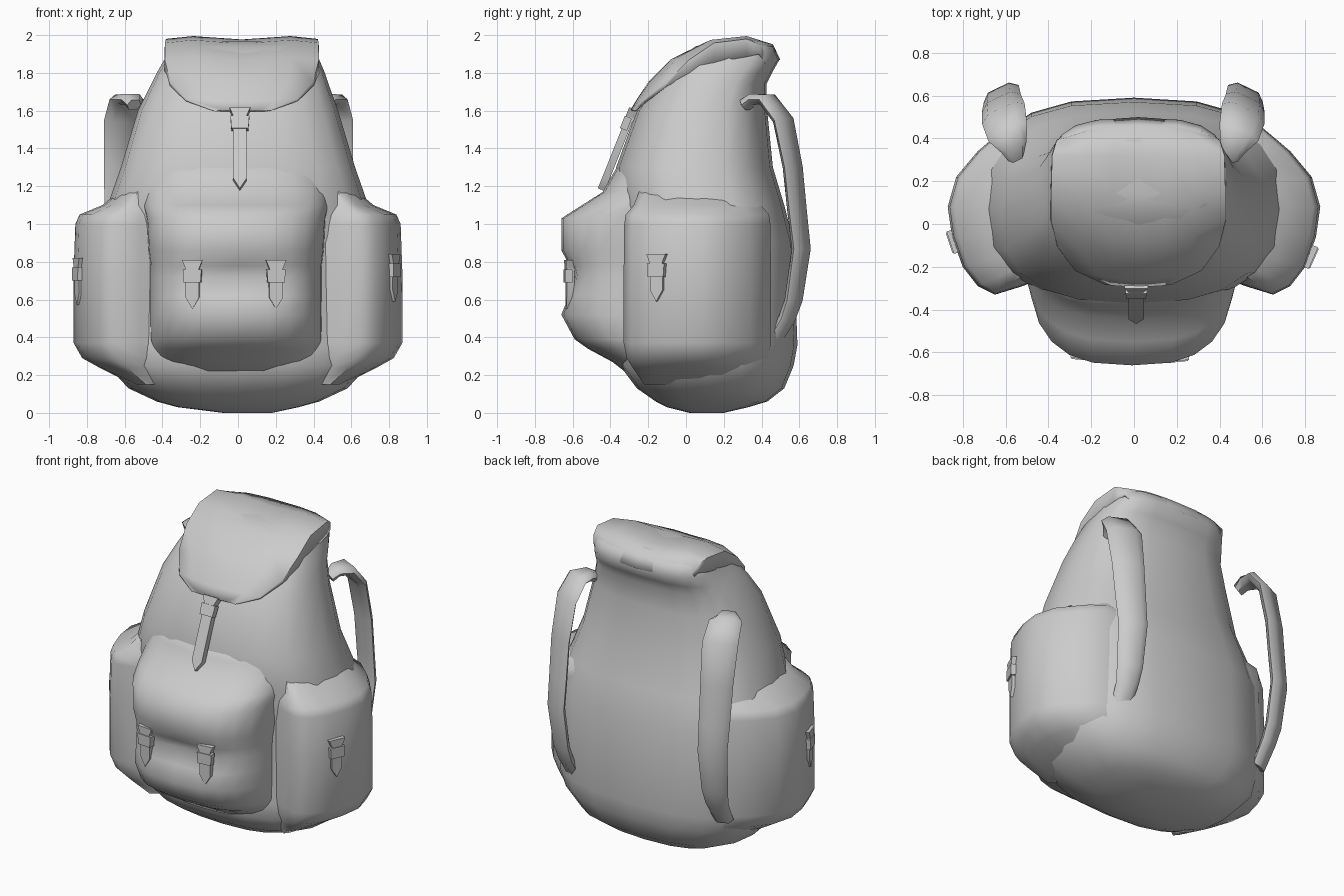
import bpy, bmesh, math
from mathutils import Vector, Matrix

if "Cube" in bpy.data.objects:
    bpy.data.objects.remove(bpy.data.objects["Cube"])

canvas = bpy.data.materials.new("grey_canvas")
canvas.use_nodes = True
canvas.diffuse_color = (0.6, 0.6, 0.6, 1)
canvas.node_tree.nodes["Principled BSDF"].inputs["Base Color"].default_value = (0.6, 0.6, 0.6, 1)


def finish(name, bm, angle=60):
    bmesh.ops.recalc_face_normals(bm, faces=bm.faces)
    mesh = bpy.data.meshes.new(name)
    bm.to_mesh(mesh)
    bm.free()
    mesh.materials.append(canvas)
    ob = bpy.data.objects.new(name, mesh)
    bpy.context.collection.objects.link(ob)
    bpy.ops.object.select_all(action='DESELECT')
    ob.select_set(True)
    bpy.context.view_layer.objects.active = ob
    bpy.ops.object.shade_smooth_by_angle(angle=math.radians(angle))
    return ob


def skin(bm, rows, closed=True):
    """Join rows of points with quads; closed rows also get end caps."""
    rows = [[bm.verts.new(p) for p in row] for row in rows]
    n = len(rows[0])
    for a, b in zip(rows, rows[1:]):
        for i in range(n if closed else n - 1):
            j = (i + 1) % n
            bm.faces.new((a[i], a[j], b[j], b[i]))
    if closed:
        bm.faces.new(rows[0])
        bm.faces.new(rows[-1])


def ring(z, x0, x1, y0, y1, power=2.6, dent=0, n=20):
    """Rounded-box outline at height z; dent presses in the middle of the front."""
    pts = []
    for i in range(n):
        a = 2 * math.pi * i / n
        c, s = math.cos(a), math.sin(a)
        x = (x0 + x1) / 2 + (x1 - x0) / 2 * math.copysign(abs(c) ** (2 / power), c)
        y = (y0 + y1) / 2 + (y1 - y0) / 2 * math.copysign(abs(s) ** (2 / power), s)
        if s < 0:
            y += dent * math.exp(-(x / 0.25) ** 2)
        pts.append((x, y, z))
    return pts


# Main sack: height, half width, front, back, sideways shift
sack = [(0, .13, .02, .2, .05), (.03, .32, -.1, .33, 0), (.06, .43, -.16, .43, 0),
        (.13, .58, -.26, .52, 0), (.25, .69, -.35, .57, 0), (.36, .72, -.34, .59, 0),
        (.9, .72, -.33, .57, 0), (1.1, .69, -.37, .52, 0), (1.3, .62, -.37, .46, 0),
        (1.6, .53, -.26, .43, 0), (1.74, .47, -.16, .425, .01), (1.8, .445, -.11, .455, .015),
        (1.87, .41, -.05, .495, .02), (1.94, .39, .05, .465, .02), (1.965, .34, .14, .39, .02)]
bm = bmesh.new()
skin(bm, [ring(z, d - w, d + w, f, b, 2.6 + max(0, z - 1.6) * 2) for z, w, f, b, d in sack])
finish("main_sack", bm)

# Front pocket: height, half width, front, dent under its flap
front = [(.2, .36, -.3, 0), (.27, .43, -.39, 0), (.34, .45, -.52, 0), (.39, .46, -.59, 0),
         (.52, .46, -.66, 0), (.62, .46, -.65, .03), (.72, .46, -.645, .07),
         (.78, .46, -.645, .03), (.86, .47, -.66, 0), (1.03, .48, -.66, 0),
         (1.1, .5, -.55, 0), (1.17, .51, -.44, 0), (1.26, .5, -.39, 0), (1.36, .46, -.33, 0)]
bm = bmesh.new()
skin(bm, [ring(z, -w - .01, w - .01, f, .35, 2.8, d, 24) for z, w, f, d in front])
finish("front_pocket", bm)

# Side pockets: one outline that fades into the back, scaled at each height
outline = [(.42, -.25), (.52, -.29), (.65, -.33), (.73, -.29), (.8, -.2), (.85, -.06),
           (.87, .08), (.83, .22), (.73, .34), (.6, .45), (.42, .45)]
levels = [(.15, .3), (.24, .7), (.29, .9), (.37, 1), (.75, 1), (1.0, .98), (1.05, .93),
          (1.1, .66), (1.22, .35)]
for sign, label in ((1, "left"), (-1, "right")):
    bm = bmesh.new()
    skin(bm, [[(sign * (.42 + (x - .42) * s), .06 + (y - .06) * (.6 + .4 * s), z)
               for x, y in outline] for z, s in levels])
    finish(label + "_side_pocket", bm)

# Lid: y, z, half width, side drop and wrap, running from the back over the top to the front
lid = [(.49, 1.87, .34, .02, -.08), (.455, 1.95, .375, .05, -.07),
       (.32, 1.985, .395, .1, 0), (.12, 1.965, .4, .11, .03), (-.08, 1.875, .4, .09, .1),
       (-.19, 1.75, .37, .02, .09), (-.25, 1.66, .29, .01, .04), (-.285, 1.6, .15, 0, .01)]
bm = bmesh.new()
rows = []
for y, z, w, drop, wrap in lid:
    row = []
    for u, d in ((-1, 1), (-1, .12), (-.65, 0), (-.3, .1), (0, .18), (.3, .1),
                 (.65, 0), (1, .12), (1, 1)):
        row.append((.02 + u * w, y + wrap * u * u, z - d * drop))
    rows.append(row)
skin(bm, rows, closed=False)
ob = finish("lid", bm)
solid = ob.modifiers.new("thickness", 'SOLIDIFY')
solid.thickness = 0.02
solid.offset = 0

# Shoulder straps: padded bands hanging off the back
path = [(-.04, .31, 1.63, .08), (-.03, .36, 1.66, .13), (0, .43, 1.66, .2),
        (.02, .515, 1.55, .22), (.03, .565, 1.3, .2), (.03, .59, 1.05, .19),
        (.03, .61, .87, .18), (.02, .57, .6, .16), (.01, .535, .5, .14), (0, .45, .36, .12)]
for sign, base, label in ((1, .49, "left"), (-1, -.59, "right")):
    bm = bmesh.new()
    rows = []
    across = Vector((sign, -.48, 0)).normalized()
    pts = [Vector((base + sign * x, y, z)) for x, y, z, w in path]
    for i, p in enumerate(pts):
        along = pts[min(i + 1, len(pts) - 1)] - pts[max(i - 1, 0)]
        out = along.cross(across).normalized()
        w = path[i][3] / 2
        rows.append([p + across * w * c + out * t for c, t in
                     ((-1, 0), (-.6, .03), (.6, .03), (1, 0), (.6, -.03), (-.6, -.03))])
    skin(bm, rows)
    finish(label + "_shoulder_strap", bm)


def slab(bm, outline, y0, y1):
    skin(bm, [[(x, y, z) for x, z in outline] for y in (y0, y1)])


def buckle(name, loc, length, yaw, lean=0.0):
    """Pointed strap end hanging from a small buckle; loc is its top."""
    bm = bmesh.new()
    w = .036
    slab(bm, [(-w, 0), (w, 0), (w, .06 - length), (0, -length), (-w, .06 - length)], -.02, .02)
    slab(bm, [(-.05, -.03), (.05, -.03), (.045, -.1), (-.045, -.1)], -.03, .01)
    slab(bm, [(-.055, .02), (.055, .02), (.03, -.04), (-.03, -.04)], -.025, .03)
    turn = Matrix.Rotation(yaw, 4, 'Z') @ Matrix.Rotation(lean, 4, 'X')
    bmesh.ops.transform(bm, matrix=Matrix.Translation(loc) @ turn, verts=bm.verts)
    finish(name, bm, 35)


buckle("lid_buckle", (.01, -.285, 1.59), .44, 0, -.38)
buckle("front_buckle_left", (.2, -.615, .79), .24, .1)
buckle("front_buckle_right", (-.24, -.605, .79), .24, -.1)
buckle("side_buckle_left", (.815, -.15, .82), .23, 1.15)
buckle("side_buckle_right", (-.835, -.08, .8), .23, -1.25)
